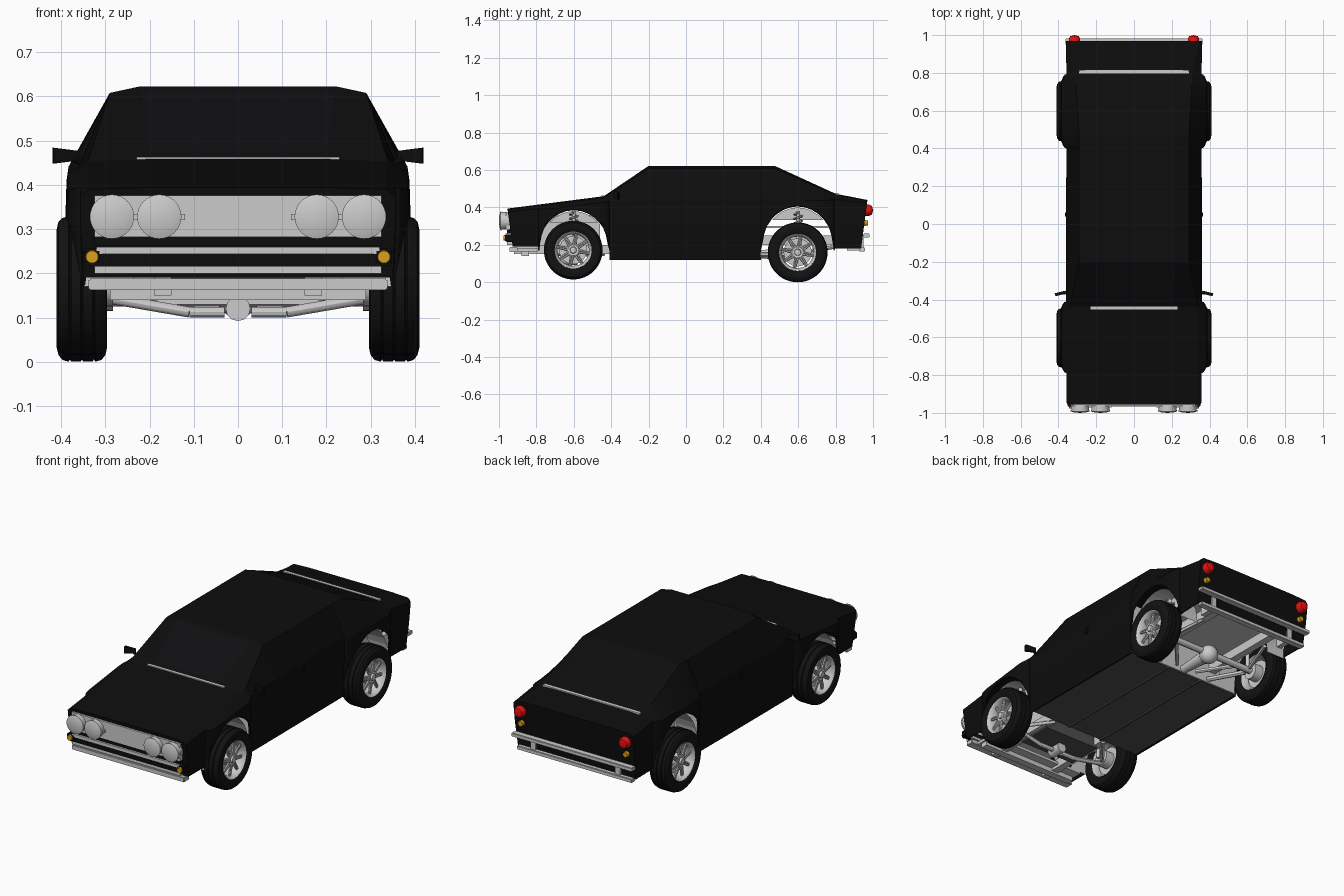
import bpy, bmesh
from math import cos, sin, pi, sqrt
from mathutils import Vector, Matrix

if "Cube" in bpy.data.objects:
    bpy.data.objects.remove(bpy.data.objects["Cube"])


def material(name, r, g, b):
    m = bpy.data.materials.new(name)
    m.diffuse_color = (r, g, b, 1)
    m.use_nodes = True
    m.node_tree.nodes["Principled BSDF"].inputs["Base Color"].default_value = m.diffuse_color
    return m


BLACK = material("black_paint", .004, .004, .004)
GLASS = material("dark_glass", .005, .005, .006)
RUBBER = material("rubber", .006, .006, .006)
DARK = material("underbody_grey", .08, .08, .08)
RED = material("red_lens", .8, .005, .005)
AMBER = material("amber_lens", .7, .35, .01)


def finish(name, bm, mat=None, mirror=False, smooth=False):
    me = bpy.data.meshes.new(name)
    bm.to_mesh(me)
    bm.free()
    ob = bpy.data.objects.new(name, me)
    bpy.context.collection.objects.link(ob)
    if mat:
        me.materials.append(mat)
    if mirror:
        ob.modifiers.new("mirror", 'MIRROR').use_clip = True
    if smooth:
        bpy.ops.object.select_all(action='DESELECT')
        ob.select_set(True)
        bpy.context.view_layer.objects.active = ob
        bpy.ops.object.shade_smooth_by_angle()
    return ob


def box(name, x, y, z, mat=None, mirror=False, bevel=0):
    bm = bmesh.new()
    c = [(a + b) / 2 for a, b in (x, y, z)]
    s = [b - a for a, b in (x, y, z)]
    bmesh.ops.create_cube(bm, size=1, matrix=Matrix.Translation(c) @ Matrix.Diagonal((*s, 1)))
    if bevel:
        bmesh.ops.bevel(bm, geom=bm.edges[:], offset=bevel, segments=2, affect='EDGES')
    return finish(name, bm, mat, mirror)


def add_tube(bm, a, b, r1, r2=None, seg=16):
    a, b = Vector(a), Vector(b)
    rot = (b - a).to_track_quat('Z', 'Y').to_matrix().to_4x4()
    bmesh.ops.create_cone(bm, cap_ends=True, segments=seg, radius1=r1, radius2=r1 if r2 is None else r2,
                          depth=(b - a).length, matrix=Matrix.Translation((a + b) / 2) @ rot)


def tube(name, a, b, r1, r2=None, mat=None, mirror=False, seg=16):
    bm = bmesh.new()
    add_tube(bm, a, b, r1, r2, seg)
    return finish(name, bm, mat, mirror, True)


def lathe(name, profile, origin, axis, mat=None, mirror=False, seg=40):
    """Spin (along, radius) points round the x or y axis through origin."""
    bm = bmesh.new()
    o = Vector(origin)
    along, out = (Vector((1, 0, 0)), Vector((0, 0, 1))) if axis == 'x' else (Vector((0, 1, 0)), Vector((0, 0, 1)))
    vs = [bm.verts.new(o + along * a + out * r) for a, r in profile]
    es = [bm.edges.new(p) for p in zip(vs, vs[1:])]
    bmesh.ops.spin(bm, geom=vs + es, cent=o, axis=along, angle=2 * pi, steps=seg, use_duplicate=False)
    bmesh.ops.remove_doubles(bm, verts=bm.verts, dist=.0002)
    bmesh.ops.recalc_face_normals(bm, faces=bm.faces)
    return finish(name, bm, mat, mirror, True)


# Body sections: y, roof z, flat half-width, rail x, rail z, shoulder x, shoulder z
KEYS = [(-.955, .394, .20, .335, .390, .356, .375),
        (-.44, .460, .20, .340, .452, .360, .435),
        (-.20, .622, .225, .290, .608, .360, .440),
        (.475, .622, .225, .290, .608, .358, .450),
        (.80, .473, .225, .310, .468, .358, .445),
        (.97, .440, .25, .345, .436, .360, .420)]
ARCHES = [(-.600, .190, .215), (.597, .197, .235)]   # centre y, half-width, height
ARCH_Z = .17


def section(y):
    for a, b in zip(KEYS, KEYS[1:]):
        if y <= b[0] + 1e-6:
            t = (y - a[0]) / (b[0] - a[0])
            return [p + (q - p) * t for p, q in zip(a, b)]


def ring(y):
    _, zt, w1, w2, z2, ws, zs = section(y)
    bottom, flare = (.19 if y < -.6 else .18 if y > .6 else .12), 0
    for c, hw, h in ARCHES:
        u = (y - c) / hw
        if abs(u) <= 1.0001:
            k = sqrt(max(0, 1 - u * u))
            bottom, flare = ARCH_Z + h * k, .030 * min(1, k * 1.5)
    zm = max(.31, bottom + .004)
    return [(0, zt), (w1, zt), (w2, z2), (ws + flare * .85, max(zs - flare * .3, zm + .004)),
            (ws + flare, zm), (ws - .006 + flare, bottom)]


ys = {k[0] for k in KEYS}
for c, hw, h in ARCHES:
    ys |= {round(c + hw * cos(k * pi / 16), 4) for k in range(17)} | {c - hw - .002, c + hw + .002}
ys = sorted(ys)

# Body shell, open underneath
bm = bmesh.new()
rows = []
for i, y in enumerate(ys):
    pts = ring(y)
    lean = .14 if i == 0 else -.13 if i == len(ys) - 1 else 0
    rows.append([bm.verts.new((x, y + lean * (pts[0][1] - z), z)) for x, z in pts])
for r, s in zip(rows, rows[1:]):
    for j in range(5):
        bm.faces.new((r[j], r[j + 1], s[j + 1], s[j]))
for r, front in ((rows[0], True), (rows[-1], False)):
    low = bm.verts.new((0, r[5].co.y, r[5].co.z))
    loop = r + [low]
    bm.faces.new(loop[::-1] if front else loop)
body = finish("body_shell", bm, BLACK, True)
sol = body.modifiers.new("thickness", 'SOLIDIFY')
sol.thickness, sol.offset = .008, -1


# Glass panes lying just proud of the shell
def pane(name, pts, mirror=False):
    bm = bmesh.new()
    f = bm.faces.new([bm.verts.new(p) for p in pts])
    ex = bmesh.ops.extrude_face_region(bm, geom=[f])
    n = f.normal if f.normal.length else Vector()
    f.normal_update()
    for v in [g for g in ex["geom"] if isinstance(g, bmesh.types.BMVert)]:
        v.co += f.normal * .002
    bmesh.ops.recalc_face_normals(bm, faces=bm.faces)
    finish(name, bm, GLASS, mirror)


def side(y, t):
    p = ring(y)
    return (p[2][0] + (p[3][0] - p[2][0]) * t, y, p[2][1] + (p[3][1] - p[2][1]) * t)


pane("door_glass", [side(-.19, .12), side(-.19, .9), side(.06, .9), side(.06, .12)], True)
pane("quarter_glass", [side(.08, .12), side(.08, .9), side(.38, .9), side(.38, .12)], True)
pane("windscreen", [(-.2, -.42, .4735), (.2, -.42, .4735), (.22, -.215, .612), (-.22, -.215, .612)])
pane("rear_window", [(.22, .78, .482), (-.22, .78, .482), (-.22, .50, .6105), (.22, .50, .6105)])
box("cowl_strip", (-.23, .23), (-.452, -.438), (.452, .463))
box("rear_deck_strip", (-.29, .29), (.798, .815), (.464, .476))

# Front: grille, headlights, bumper bars, indicators
box("grille_panel", (-.325, .325), (-.963, -.94), (.282, .376))
box("grille_lower_trim", (-.325, .325), (-.958, -.93), (.262, .282), BLACK)
for x in (.285, .178):
    lathe("headlight", [(.05, .047), (-.026, .047), (-.026, .050), (-.032, .050), (-.034, .044), (-.038, .03),
                        (-.04, 0)], (x, -.96, .328), 'y', mirror=True, seg=32)
box("headlight_lug", (.120, .335), (-.972, -.955), (.320, .334), mirror=True)
box("front_bumper_top", (-.32, .32), (-.965, -.925), (.244, .260))
box("front_bumper_rubber", (-.335, .335), (-.960, -.92), (.215, .244), BLACK)
box("front_bumper_bar", (-.325, .325), (-.958, -.91), (.200, .215))
box("front_lower_bar", (-.338, .338), (-.945, -.90), (.162, .188), bevel=.003)
box("front_valance", (-.30, .30), (-.92, -.79), (.165, .180))
box("indicator_base", (.308, .352), (-.968, -.93), (.218, .256), BLACK, True, .005)
tube("indicator_lens", (.33, -.95, .237), (.33, -.976, .237), .017, .014, AMBER, True)

# Rear: lamps and twin bumper bars
lathe("tail_lamp", [(-.03, .030), (.02, .030), (.034, .023), (.04, 0)], (.315, .96, .385), 'y', RED, True, 24)
tube("rear_indicator", (.315, .93, .317), (.315, .973, .317), .017, .014, AMBER, True)
box("rear_bumper_upper", (-.362, .362), (.948, .982), (.240, .260), bevel=.003)
box("rear_bumper_lower", (-.345, .345), (.925, .958), (.165, .186), bevel=.003)
box("rear_bumper_bracket", (.24, .27), (.86, .95), (.17, .25), mirror=True)

# Mirrors and door handles
bm = bmesh.new()
add_tube(bm, (.350, -.36, .445), (.372, -.368, .46), .007, seg=8)
head = bmesh.ops.create_cube(bm, size=1, matrix=Matrix.Translation((.39, -.368, .466)) @
                             Matrix.Rotation(-.25, 4, 'Z') @ Matrix.Diagonal((.058, .016, .036, 1)))
for v in head["verts"]:
    if v.co.x < .39:
        v.co.z = .466 + (v.co.z - .466) * .6
finish("door_mirror", bm, BLACK, True)
box("door_handle", (.354, .366), (.04, .06), (.385, .42), BLACK, True)

# Wheels: tyre with grooves, dished rim, fine spokes
for end, cy, cz, R in (("front", -.603, .172, .157), ("rear", .597, .160, .160)):
    X = .353
    tread = [(-.030, R), (-.027, R - .005), (-.024, R), (-.003, R), (0, R - .005), (.003, R),
             (.024, R), (.027, R - .005), (.030, R)]
    lathe(end + "_tyre", [(-.045, .096), (-.054, .110), (-.057, .128), (-.053, .145), (-.044, R - .004)] + tread +
          [(.044, R - .004), (.053, .145), (.057, .128), (.054, .110), (.045, .096)], (X, cy, cz), 'x', RUBBER, True, 48)
    lathe(end + "_rim", [(-.048, .097), (-.03, .086), (.022, .084), (.046, .094), (.050, .099), (.044, .100)],
          (X, cy, cz), 'x', None, True, 48)
    lathe(end + "_brake_disc", [(-.07, 0), (-.07, .045), (-.02, .045), (-.02, .075), (-.008, .075), (-.008, 0)],
          (X, cy, cz), 'x', None, True, 32)
    lathe(end + "_hub", [(.0, .036), (.034, .036), (.038, .030), (.036, .018), (.046, .016), (.048, 0)],
          (X, cy, cz), 'x', None, True, 24)
    bm = bmesh.new()
    for k in range(16):
        a, b = k * pi / 8, k * pi / 8 + (.16 if k % 2 else -.16)
        add_tube(bm, (X + .032, cy + .032 * cos(a), cz + .032 * sin(a)),
                 (X + .030, cy + .087 * cos(b), cz + .087 * sin(b)), .0065, .005, 6)
    finish(end + "_spokes", bm, None, True)

# Inner wheel wells: half-round liner with inner wall
for c, hw, h in ARCHES:
    bm = bmesh.new()
    arc = [(c + (hw - .004) * cos(k * pi / 16), ARCH_Z + (h - .005) * sin(k * pi / 16)) for k in range(17)]
    inner = [bm.verts.new((.235, y, z)) for y, z in arc]
    outer = [bm.verts.new((.352, y, z)) for y, z in arc]
    for j in range(16):
        bm.faces.new((inner[j], inner[j + 1], outer[j + 1], outer[j]))
    bm.faces.new(inner[4:13])
    finish("wheel_well", bm, None, True)

# Floor, rails and bulkheads
box("floor_pan", (-.352, .352), (-.40, .40), (.125, .135), DARK)
box("floor_rib", (.10, .112), (-.40, .40), (.118, .126), DARK, True)
for y in (-.40, .395):
    box("bulkhead", (-.345, .345), (y - .004, y + .004), (.13, .41))
box("front_rail", (.15, .19), (-.92, -.40), (.15, .20), mirror=True)
box("rear_rail", (.17, .21), (.40, .93), (.20, .25), mirror=True)
box("front_crossmember", (-.29, .29), (-.88, -.84), (.14, .165))
box("engine_block", (-.12, .12), (-.82, -.46), (.20, .36))
box("engine_sump", (-.17, .17), (-.70, -.50), (.14, .20), DARK)
box("boot_floor", (-.235, .235), (.40, .93), (.29, .30))

# Suspension and driveline
for a, b, r in (((.03, -.62, .112), (.11, -.62, .112), .012), ((.11, -.62, .112), (.285, -.61, .142), .012),
                ((.16, -.44, .15), (.28, -.59, .145), .010), ((.15, -.66, .20), (.285, -.61, .215), .009)):
    tube("front_arm", a, b, r, mirror=True, seg=12)
for a, b, r in (((0, .597, .160), (.31, .597, .160), .018), ((.16, .40, .15), (.26, .58, .15), .013),
                ((.06, .42, .15), (.22, .60, .17), .010), ((.21, .80, .19), (.26, .62, .16), .010)):
    tube("rear_arm", a, b, r, mirror=True, seg=12)
bm = bmesh.new()
bmesh.ops.create_uvsphere(bm, u_segments=24, v_segments=12, radius=.05, matrix=Matrix.Translation((0, .6, .15)))
add_tube(bm, (0, .40, .15), (0, .57, .15), .022, .034)
finish("differential", bm, None, False, True)
tube("front_hub_housing", (0, -.66, .12), (0, -.58, .12), .028, seg=12)
for sx in (-1, 1):
    for cy, z0 in ((-.60, .20), (.60, .20)):
        tube("damper", (sx * .262, cy, z0 - .04), (sx * .262, cy, z0 + .18), .010)
        cu = bpy.data.curves.new("coil_spring", 'CURVE')
        cu.dimensions, cu.bevel_depth, cu.bevel_resolution = '3D', .005, 1
        sp = cu.splines.new('POLY')
        sp.points.add(60)
        for k, p in enumerate(sp.points):
            a = k * pi / 6
            p.co = (sx * .262 + .022 * cos(a), cy + .022 * sin(a), z0 + .05 + .12 * k / 60, 1)
        bpy.context.collection.objects.link(bpy.data.objects.new("coil_spring", cu))
